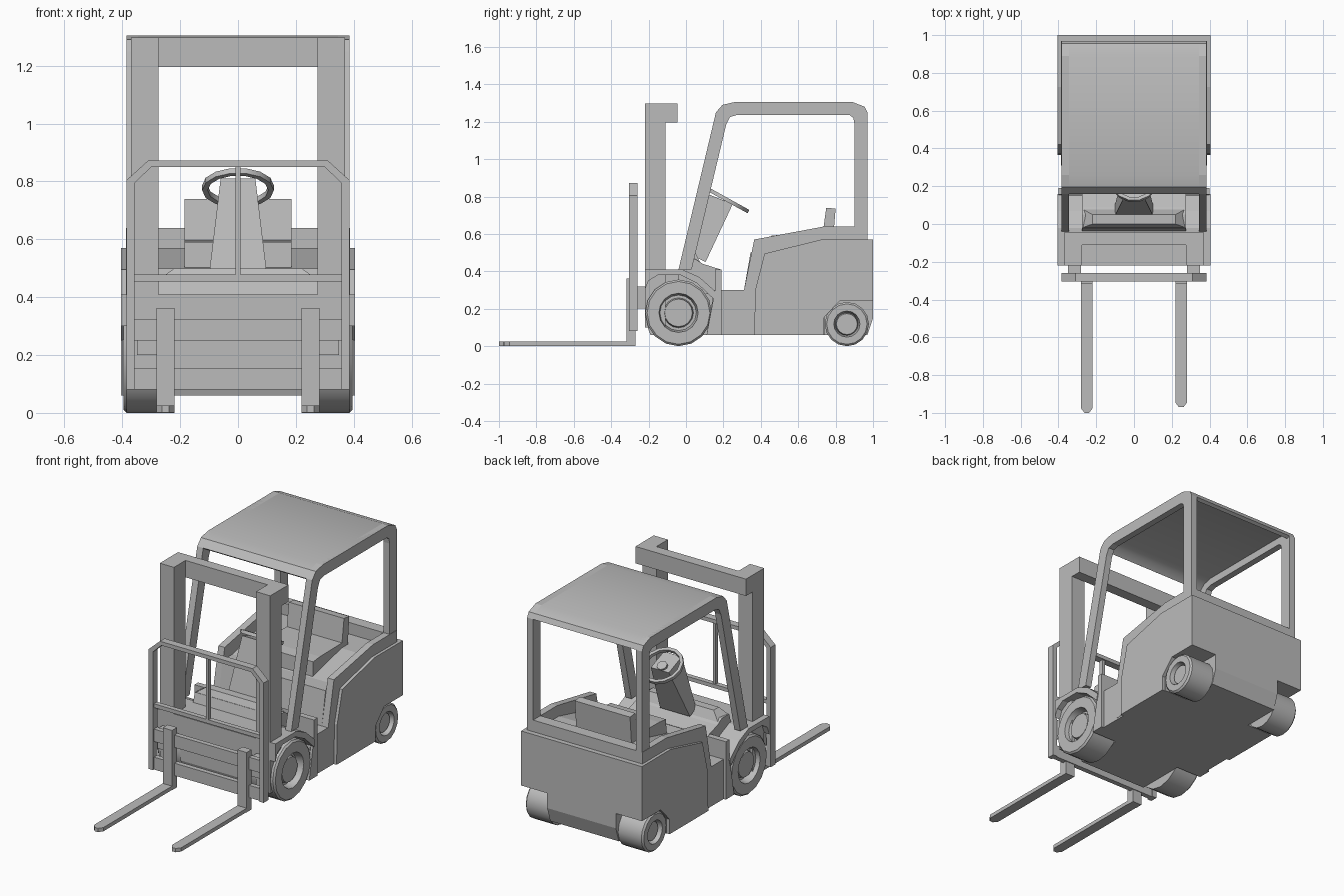
import bpy, bmesh, math
from mathutils import Matrix, Vector

cube = bpy.data.objects.get("Cube")
if cube:
    bpy.data.objects.remove(cube, do_unlink=True)

GREY = (0.5, 0.5, 0.5, 1.0)
mat = bpy.data.materials.new("plain grey")
mat.use_nodes = True
mat.diffuse_color = GREY
mat.node_tree.nodes["Principled BSDF"].inputs["Base Color"].default_value = GREY


def finish(name, bm, smooth=False):
    """Turn a bmesh into a named, coloured object."""
    bmesh.ops.recalc_face_normals(bm, faces=bm.faces[:])
    mesh = bpy.data.meshes.new(name)
    bm.to_mesh(mesh)
    bm.free()
    mesh.materials.append(mat)
    obj = bpy.data.objects.new(name, mesh)
    bpy.context.collection.objects.link(obj)
    if smooth:
        bpy.ops.object.select_all(action="DESELECT")
        obj.select_set(True)
        bpy.context.view_layer.objects.active = obj
        bpy.ops.object.shade_smooth_by_angle(angle=math.radians(32))
    return obj


def prism(name, profile, lo, hi, axis="x", mirror=False, taper=None, smooth=False):
    """Extrude a flat outline along an axis; optionally repeat it at -x."""
    place = {"x": lambda a, b, t: (t, a, b),
             "y": lambda a, b, t: (a, t, b),
             "z": lambda a, b, t: (a, b, t)}[axis]
    for sign in ((1, -1) if mirror else (1,)):
        bm = bmesh.new()
        face = bm.faces.new([bm.verts.new(place(a, b, lo)) for a, b in profile])
        ext = bmesh.ops.extrude_face_region(bm, geom=[face])
        verts = [g for g in ext["geom"] if isinstance(g, bmesh.types.BMVert)]
        bmesh.ops.translate(bm, verts=verts, vec=Vector(place(0, 0, hi - lo)))
        for v in bm.verts:
            if taper and v.co.z > taper[0]:
                v.co.x *= taper[1]
            v.co.x *= sign
        label = name if not mirror else ("left_" if sign > 0 else "right_") + name
        finish(label, bm, smooth)


def box(name, x, y, z, mirror=False):
    prism(name, [(y[0], z[0]), (y[1], z[0]), (y[1], z[1]), (y[0], z[1])], *x, mirror=mirror)


def lathe(name, profile, matrix, steps, closed=False):
    """Revolve (radius, x) points about the x axis."""
    bm = bmesh.new()
    verts = [bm.verts.new((x, 0, r)) for r, x in profile]
    edges = [bm.edges.new(pair) for pair in zip(verts, verts[1:])]
    if closed:
        edges.append(bm.edges.new((verts[-1], verts[0])))
    bmesh.ops.spin(bm, geom=verts + edges, cent=(0, 0, 0), axis=(1, 0, 0),
                   angle=math.tau, steps=steps, use_duplicate=False)
    bmesh.ops.remove_doubles(bm, verts=bm.verts[:], dist=0.0005)
    bmesh.ops.transform(bm, matrix=matrix, verts=bm.verts[:])
    return finish(name, bm, True)


# Chassis and step
prism("chassis", [(-.22, .41), (-.22, .14), (-.19, .06), (.97, .06), (1, .15),
                  (1, .3), (.18, .3), (.16, .41)], -.23, .23)
prism("step_floor", [(.15, .3), (.11, .06), (.74, .06), (.74, .3)], -.385, .385)
prism("step_side_post", [(.155, .41), (.155, .3), (.11, .06), (.19, .06), (.19, .41)],
      .23, .4, mirror=True)

# Front wheel fenders
prism("fender", [(-.22, .41), (-.02, .41), (.07, .37), (.16, .29), (.15, .25),
                 (.06, .335), (-.03, .38), (-.15, .38), (-.2, .35), (-.22, .3)],
      .22, .405, mirror=True)

# Rear body, with corner notches for the wheels
prism("rear_body", [(.365, .06), (.37, .3), (.42, .495), (.725, .57), (1, .57), (1, .24),
                    (.82, .24), (.735, .15), (.735, .06)], -.405, .405)
prism("seat_base", [(.31, .06), (.31, .3), (.345, .5), (.44, .5), (.44, .06)], -.345, .345)
prism("body_rim", [(.31, .07), (.31, .3), (.365, .57), (.74, .64), (.97, .64),
                   (.97, .5), (.73, .5), (.73, .07)], .345, .387, mirror=True)
box("rear_rim", (-.387, .387), (.9, .97), (.5, .64))

# Seat
prism("seat_cushion", [(.45, .48), (.455, .59), (.52, .597), (.74, .6), (.74, .48)], -.185, .185)
prism("seat_back", [(.725, .56), (.75, .74), (.8, .735), (.785, .56)], -.185, .185)

# Dashboard cowl and steering column
prism("lower_cowl", [(-.04, .4), (-.02, .465), (.05, .465), (.09, .44), (.185, .41),
                     (.185, .28), (-.04, .28)], -.275, .275)
prism("upper_cowl", [(-.02, .46), (0, .5), (.05, .5), (.08, .44)], -.275, .275, taper=(.48, .8))
prism("steering_column", [(.045, .48), (.125, .81), (.25, .76), (.105, .45)],
      -.1, .1, taper=(.6, .6))
tilt = (Matrix.Translation((0, .228, .778)) @ Matrix.Rotation(math.radians(-29), 4, "X")
        @ Matrix.Rotation(math.radians(-90), 4, "Y"))
lathe("steering_wheel", [(.105, -.01), (.124, -.01), (.124, .01), (.105, .01)], tilt, 14, True)
lathe("steering_hub", [(0, -.02), (.03, -.02), (.03, .005), (0, .005)], tilt, 10)

# Overhead guard: side frames and thin roof
outer = [(-.04, .41), (.16, 1.25), (.195, 1.29), (.26, 1.305), (.89, 1.305),
         (.955, 1.28), (.97, 1.25), (.97, .57)]
inner = [(.9, .57), (.9, 1.19), (.895, 1.22), (.875, 1.235), (.27, 1.235),
         (.235, 1.225), (.215, 1.185), (.03, .41)]
prism("guard_frame", outer + inner, .345, .385, mirror=True)
under = [(.95, 1.24), (.94, 1.265), (.885, 1.28), (.265, 1.28), (.21, 1.265), (.18, 1.235)]
prism("roof", outer[1:7] + under, -.385, .385, smooth=True)

# Lifting mast
box("mast_column", (.275, .37), (-.22, -.11), (.1, 1.297), mirror=True)
box("mast_crossbar", (-.37, .37), (-.11, -.045), (1.195, 1.297))

# Carriage and load guard
arch = [(.385, .08), (.385, .805), (.31, .873)]
hole = [(.3, .85), (.357, .795), (.357, .08)]
loop = arch + [(-x, z) for x, z in reversed(arch)]
loop += [(-x, z) for x, z in reversed(hole)] + hole
prism("load_guard", loop, -.305, -.26, axis="y")
box("guard_centre_bar", (-.009, .009), (-.295, -.27), (.46, .86))
for label, low, high in (("upper", .455, .478), ("middle", .25, .325), ("lower", .08, .155)):
    box(label + "_carriage_bar", (-.36, .36), (-.295, -.265), (low, high))
box("carriage_link", (.28, .35), (-.27, -.21), (.2, .32), mirror=True)

# Forks, one reaching slightly further
for label, x, tip in (("left", .25, -.97), ("right", -.25, -1.0)):
    box(label + "_fork_upright", (x - .031, x + .031), (-.318, -.27), (0, .362))
    prism(label + "_fork", [(x - .031, -.28), (x - .031, tip + .025), (x - .012, tip),
                            (x + .012, tip), (x + .031, tip + .025), (x + .031, -.28)],
          .002, .025, axis="z")

# Wheels
for place, y, r, rim, hub in (("front", -.04, .178, .105, .08), ("rear", .86, .118, .07, .062)):
    for side, s in (("left", 1), ("right", -1)):
        lathe(side + "_" + place + "_wheel",
              [(0, .23), (r, .23), (r, .385), (r - .01, .395), (rim, .395), (rim - .01, .35),
               (hub, .35), (hub - .006, .375), (0, .375)],
              Matrix.Translation((0, y, r)) @ Matrix.Scale(s, 4, (1, 0, 0)), 16)
